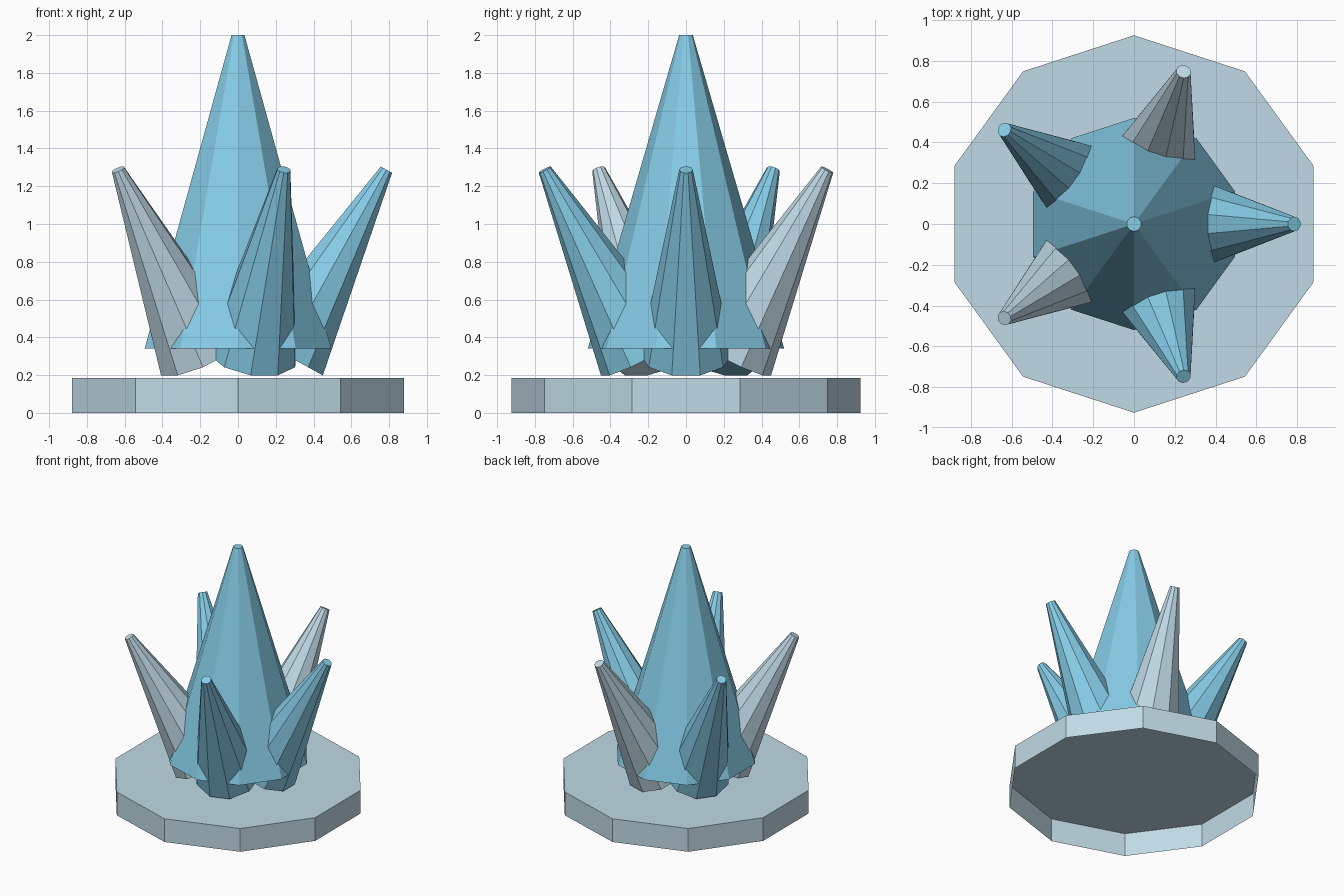
import bpy, bmesh, math
from mathutils import Matrix

if "Cube" in bpy.data.objects:
    bpy.data.objects.remove(bpy.data.objects["Cube"])


def material(name, rgb):
    m = bpy.data.materials.new(name)
    m.diffuse_color = (*rgb, 1.0)
    m.use_nodes = True
    m.node_tree.nodes["Principled BSDF"].inputs["Base Color"].default_value = m.diffuse_color
    return m


BLUE = material("crystal blue", (0.242, 0.617, 0.81))
PALE = material("pale grey blue", (0.527, 0.70, 0.79))


def tapered(name, r_bottom, r_top, height, mat, matrix, open_bottom=False):
    """Ten-sided flat-shaded frustum standing on its local origin, vertex on local +y."""
    bm = bmesh.new()
    bmesh.ops.create_cone(bm, cap_ends=True, cap_tris=False, segments=10,
                          radius1=r_bottom, radius2=r_top, depth=height,
                          matrix=Matrix.Translation((0, 0, height / 2)))
    if open_bottom:
        bm.normal_update()
        down = [f for f in bm.faces if f.normal.z < -0.9]
        bmesh.ops.delete(bm, geom=down, context='FACES_ONLY')
    bm.transform(matrix)
    me = bpy.data.meshes.new(name)
    bm.to_mesh(me)
    bm.free()
    me.materials.append(mat)
    ob = bpy.data.objects.new(name, me)
    bpy.context.collection.objects.link(ob)
    return ob


# Flat round base, hollow underneath
tapered("base", 0.925, 0.925, 0.185, PALE, Matrix.Identity(4), open_bottom=True)

# Tall central crystal, floating just above the base
tapered("main_crystal", 0.52, 0.036, 1.66, BLUE, Matrix.Translation((0, 0, 0.34)))

# Five side crystals leaning outward
TILT = 0.505
shard_mats = [BLUE, PALE, BLUE, PALE, BLUE]
for i, mat in enumerate(shard_mats):
    place = (Matrix.Rotation(math.radians(72 * i), 4, 'Z')
             @ Matrix.Translation((0.246, 0, 0.311))
             @ Matrix.Rotation(TILT, 4, 'Y'))
    tapered(f"side_crystal_{i + 1}", 0.244, 0.036, 1.116, mat, place)
